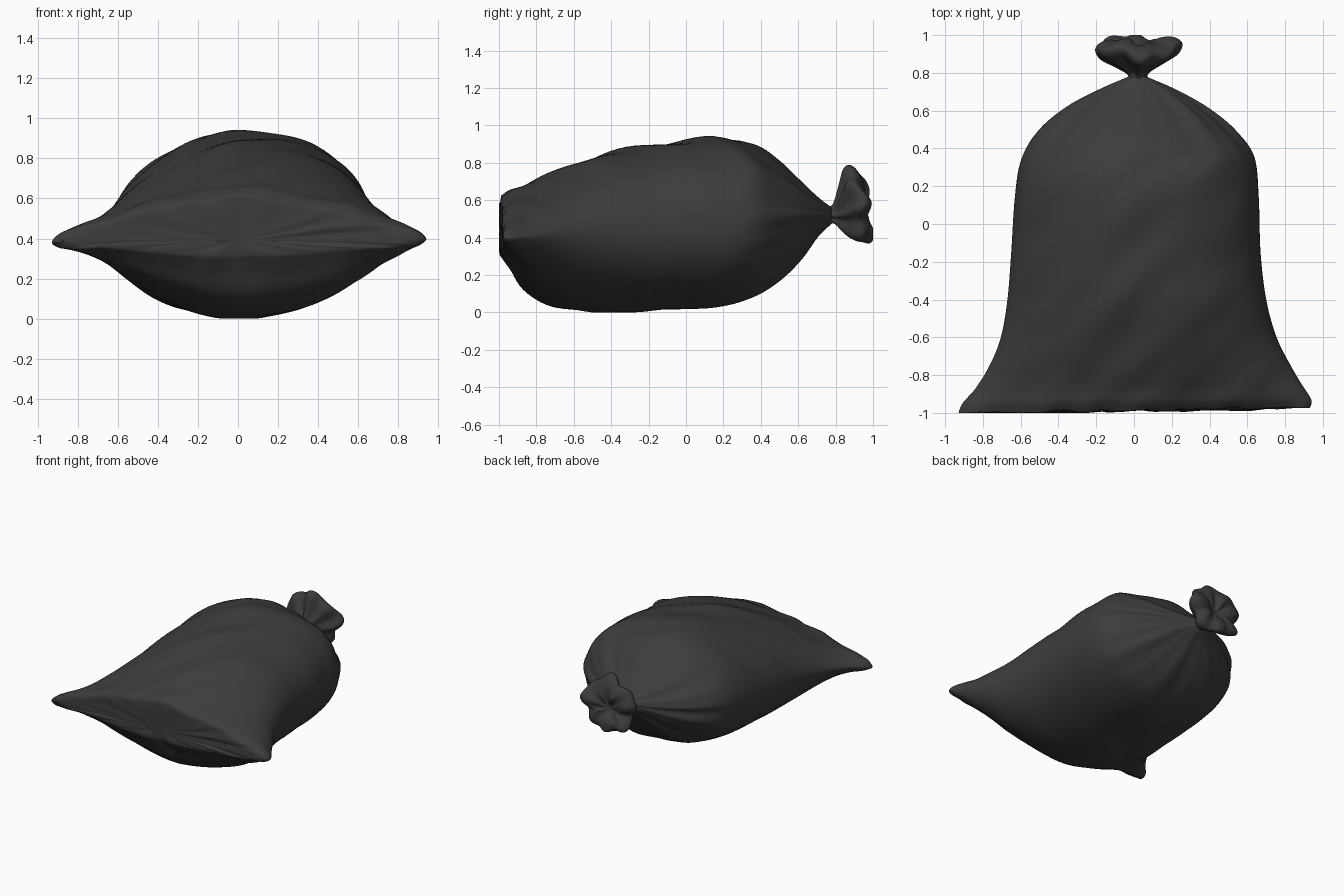
import bpy, bmesh, math
from mathutils import Vector, noise

if "Cube" in bpy.data.objects:
    bpy.data.objects.remove(bpy.data.objects["Cube"])

SIDES = 128
STEPS = 6

# Body stations: y, left x, right x, bottom z, top z, seam z, roundness
BODY = [
    (-0.985, -0.93, 0.93, 0.30, 0.63, 0.39, 1.25),
    (-0.94, -0.91, 0.94, 0.23, 0.66, 0.39, 1.35),
    (-0.87, -0.84, 0.90, 0.12, 0.68, 0.40, 1.45),
    (-0.75, -0.765, 0.83, 0.045, 0.73, 0.41, 1.6),
    (-0.60, -0.705, 0.755, 0.01, 0.79, 0.42, 1.8),
    (-0.40, -0.67, 0.70, 0.00, 0.86, 0.44, 1.95),
    (-0.15, -0.65, 0.67, 0.01, 0.895, 0.45, 2.05),
    (0.15, -0.63, 0.66, 0.03, 0.94, 0.46, 2.1),
    (0.35, -0.595, 0.635, 0.08, 0.90, 0.48, 2.1),
    (0.50, -0.50, 0.52, 0.17, 0.80, 0.49, 2.0),
    (0.62, -0.355, 0.37, 0.29, 0.69, 0.50, 2.0),
    (0.71, -0.19, 0.22, 0.41, 0.61, 0.51, 2.0),
    (0.78, -0.03, 0.065, 0.475, 0.56, 0.52, 2.0),
]
# Gathered top: y, radius, centre z, ruffle strength
TUFT = [
    (0.77, 0.045, 0.52, 0.1), (0.80, 0.055, 0.52, 0.15), (0.85, 0.13, 0.54, 0.15),
    (0.89, 0.19, 0.565, 0.12), (0.935, 0.205, 0.565, 0.12), (0.97, 0.16, 0.555, 0.2),
    (0.972, 0.10, 0.55, 0.3), (0.94, 0.03, 0.54, 0.1),
]


def smooth_rows(rows, steps):
    """Catmull-Rom interpolation of every column."""
    out = []
    for i in range(len(rows) - 1):
        p = [rows[max(0, min(len(rows) - 1, i + k))] for k in (-1, 0, 1, 2)]
        for s in range(steps):
            t = s / steps
            out.append([0.5 * (2 * b + (c - a) * t + (2 * a - 5 * b + 4 * c - d) * t * t
                               + (3 * b - a - 3 * c + d) * t ** 3) for a, b, c, d in zip(*p)])
    return out + [list(rows[-1])]


def loft(name, rings):
    bm = bmesh.new()
    loops = [[bm.verts.new(p) for p in ring] for ring in rings]
    for a, b in zip(loops, loops[1:]):
        for i in range(len(a)):
            j = (i + 1) % len(a)
            bm.faces.new((a[i], a[j], b[j], b[i]))
    bm.faces.new(loops[0])
    bm.faces.new(loops[-1])
    bmesh.ops.recalc_face_normals(bm, faces=bm.faces[:])
    mesh = bpy.data.meshes.new(name)
    bm.to_mesh(mesh)
    bm.free()
    mesh.materials.append(plastic)
    mesh.shade_smooth()
    obj = bpy.data.objects.new(name, mesh)
    bpy.context.collection.objects.link(obj)
    return obj


def power(v, e):
    return math.copysign(abs(v) ** e, v)


def section(row, scale=1.0):
    y, left, right, low, high, seam, n = row
    pts = []
    for i in range(SIDES):
        a = 2 * math.pi * i / SIDES
        # The upper left sags straighter, the upper right is fuller
        m = n
        if y > -0.7 and math.sin(a) > 0:
            m *= 1 + (-0.14 if math.cos(a) < 0 else 0.03) * min(1, (y + 0.7) / 0.3)
        c, s = power(math.cos(a), 2 / m), power(math.sin(a), 2 / m)
        mid = (left + right) / 2
        x = mid + (right - left) / 2 * c * scale
        z = seam + (high - seam if s > 0 else seam - low) * s * scale
        # Pleats fan out from the neck
        near = max(0, 1 - abs(y - 0.62) / 0.32)
        k = 1 + near * (0.035 * math.sin(9 * a + 1) + 0.02 * math.sin(17 * a))
        x, z = mid + (x - mid) * k, seam + (z - seam) * k
        # Slanting soft folds over the upper and lower skins
        fade = max(0, min(1, (0.65 - y) / 0.3)) * abs(math.sin(a)) ** 0.5
        u, v = (x + y) * 1.3, (x - y) * 4.5
        fold = noise.noise(Vector((u, v, 2.0 if s > 0 else 7.0)))
        z += fade * fold * (0.024 if s > 0 else 0.012)
        # Blunt corner tips, twisting slightly
        end = max(0, 1 - (y + 1) / 0.16)
        tip = end * max(0, abs(c) * scale - 0.75) * 4
        z += tip * (0.03 * math.copysign(min(1, abs(math.sin(a)) * 4), math.sin(a)) + 0.012 * x)
        # Crumpled closed end
        dy = end * 0.022 * noise.noise(Vector((x * 9, z * 5, 0))) + end * 0.018 * x
        pts.append((x, max(-1, y + dy), max(0, z)))
    return pts


def ruffle(row):
    y, r, zc, amp = row
    pts = []
    for i in range(SIDES):
        a = 2 * math.pi * i / SIDES
        wave = math.sin(5 * a + 0.6) * 0.6 + math.sin(8 * a + 2) * 0.4
        k = r * (1 + amp * wave)
        x, z = 0.02 + 1.06 * k * math.cos(a), zc + 0.97 * k * math.sin(a)
        dy = 0.1 * r * math.sin(3 * a + 1) + 0.06 * r * math.sin(7 * a)
        # Upper lip leans forward, lower lip leans back
        dy -= 0.12 * (z - zc)
        pts.append((x, min(1.0, y + dy), z))
    return pts


plastic = bpy.data.materials.new("black_plastic")
plastic.diffuse_color = (0.045, 0.045, 0.045, 1)
plastic.use_nodes = True
plastic.node_tree.nodes["Principled BSDF"].inputs["Base Color"].default_value = plastic.diffuse_color

# Filled bag body with a nearly flat seamed end
rows = smooth_rows(BODY, STEPS)
end = list(BODY[0][1:])
caps = [section([y] + end, k) for y, k in ((-0.985, 0.15), (-0.99, 0.6), (-0.99, 0.88))]
loft("bag_body", caps + [section(r) for r in rows])

# Gathered, flared top
loft("tied_top", [ruffle(r) for r in smooth_rows(TUFT, 5)])
